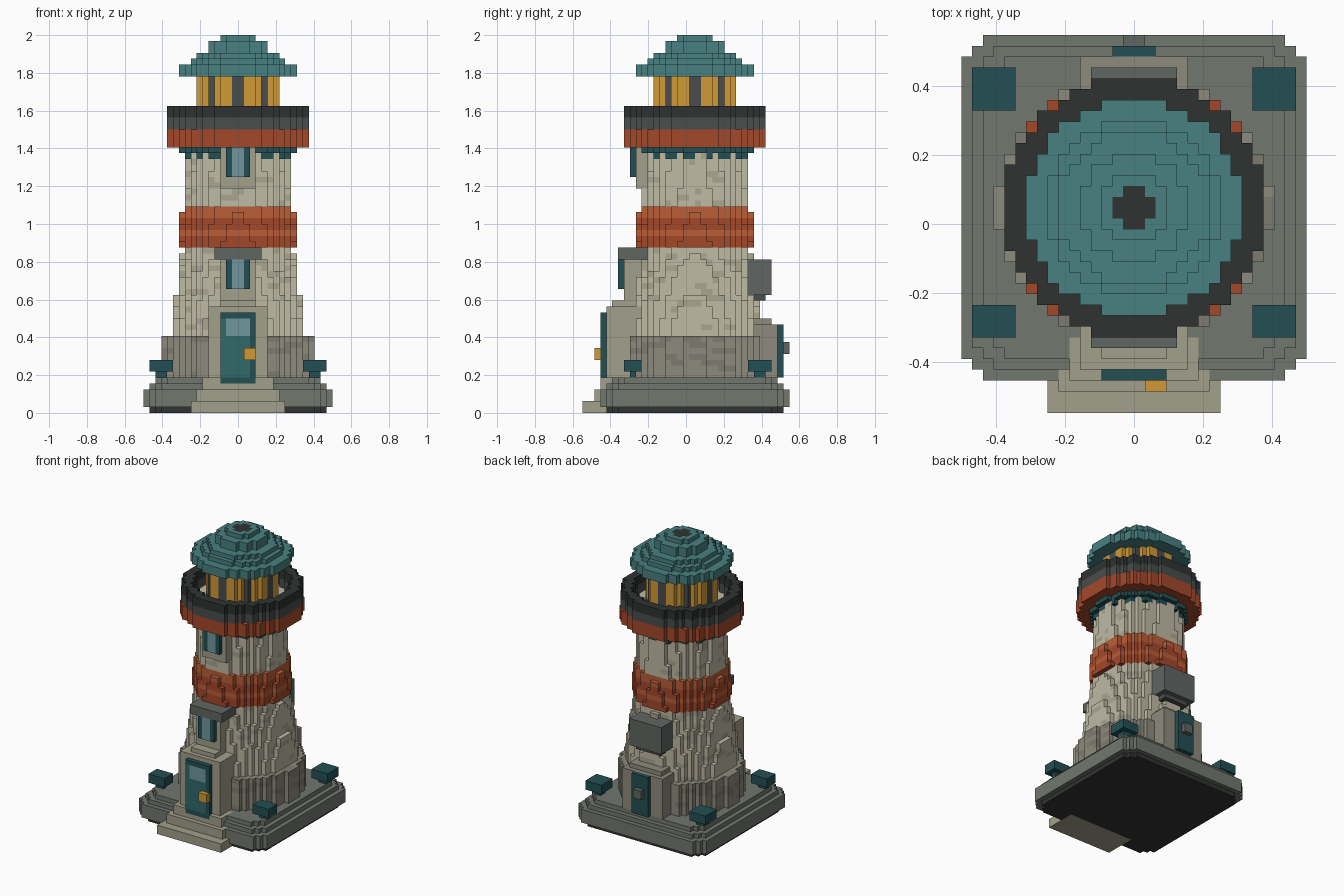
import bpy, bmesh, math, random

if "Cube" in bpy.data.objects:
    bpy.data.objects.remove(bpy.data.objects["Cube"])

random.seed(4)
V = 1 / 32          # block size; j counts from the tower axis, which sits 1.5 blocks back
grid = {}           # (i, j, k) -> (part name, colour name)
COL = dict(base=(112, 118, 110), sole=(52, 54, 52), plinth=(140, 137, 124), plinth_b=(126, 123, 111),
           stone=(190, 185, 163), stone_b=(168, 164, 143), trim=(161, 158, 137), red=(162, 74, 46),
           red_b=(184, 94, 58), teal=(74, 128, 128), teal_b=(52, 105, 106), deep=(40, 80, 84),
           glass=(112, 150, 156), amber=(208, 152, 58), rail=(74, 78, 76), dark=(50, 54, 52),
           metal=(96, 102, 98))


def box(part, x0, x1, y0, y1, z0, z1, col):
    for i in range(x0, x1):
        for j in range(y0, y1):
            for k in range(z0, z1):
                grid[i, j, k] = (part, col)


def disc(part, r, z0, z1, col, inner=0):
    """Blocky disc or ring; col is a colour name or a function of (dx, dy, k)."""
    n = math.ceil(r) + 1
    for i in range(-n, n):
        for j in range(-n, n):
            x, y = i + .5, j + .5
            if inner < math.hypot(x, y) <= r:
                for k in range(z0, z1):
                    c = col(x, y, k) if callable(col) else col
                    if c:
                        grid[i, j, k] = (part, c)


def chamfered(part, h, z0, z1, col):
    """Square slab with stepped corners."""
    for c in range(3):
        box(part, -h + c, h - c, -h + 2 - c, h - 2 + c, z0, z1, col)


def bricks(main, other, chance):
    """Random darker bricks around the wall."""
    picks = {}
    def f(x, y, k):
        key = (k, int((math.atan2(y, x) + math.pi) * 5 + (k % 2) * .5))
        if key not in picks:
            picks[key] = other if random.random() < chance else main
        return picks[key]
    return f


def taper(z):
    pts = [(13, 11.3), (20, 10.5), (26, 9.55), (33, 9.05), (46, 8.55)]
    for (a, ra), (b, rb) in zip(pts, pts[1:]):
        if z <= b:
            return ra + (rb - ra) * (z - a) / (b - a)


# stepped foundation
chamfered('foundation', 15, 0, 1, 'sole')
for h, a, b in ((16, 1, 4), (15, 4, 5), (14, 5, 6)):
    chamfered('foundation', h, a, b, 'base')

# plinth and tapering tower with a red band
disc('plinth', 12.6, 6, 13, bricks('plinth', 'plinth_b', .2))
wall = bricks('stone', 'stone_b', .15)
for k in range(13, 45):
    if 28 <= k < 35:
        disc('red_band', taper(k) + .47, k, k + 1, 'red' if k in (28, 29, 31, 32) else 'red_b')
    else:
        disc('tower', taper(k), k, k + 1, wall)

# corbels under the gallery
disc('corbel', 9.1, 43, 44,
     lambda x, y, k: 'deep' if int((math.atan2(y, x) + math.pi) * 16 / math.pi) % 2 else None)
disc('corbel', 9.7, 44, 45, 'deep')

# gallery floor and railing
disc('gallery', 12.15, 45, 48, 'red')
disc('gallery', 10, 47, 48, 'stone')
disc('railing', 12.03, 48, 50, 'rail', 10)
disc('railing', 12.03, 50, 52, 'dark', 10)

# lantern room with amber panes between posts
disc('lantern', 7, 48, 57,
     lambda x, y, k: 'amber' if k > 48 and 1 < min(abs(x), abs(y)) < 4 else 'rail')

# domed roof
for r, a, b in ((10, 57, 59), (8, 59, 60), (7, 60, 61), (5, 61, 63), (3, 63, 64)):
    disc('dome', r, a, b, 'teal')
disc('dome', 2, 63, 64, 'dark')

# front steps
box('front_steps', -8, 8, -19, -12, 0, 2, 'trim')
box('front_steps', -7, 7, -17, -12, 2, 4, 'trim')
box('front_steps', -6, 6, -16, -12, 4, 6, 'trim')

# front porch and door
box('porch', -5, 5, -15, -6, 6, 18, 'trim')
box('porch', -3, 3, -14, -6, 18, 19, 'trim')
box('front_door', -3, 3, -16, -15, 5, 17, 'deep')
box('front_door', -3, 2, -16, -15, 6, 16, 'teal_b')
box('front_door', -2, 2, -16, -15, 13, 16, 'glass')
box('door_handle', 1, 3, -17, -16, 9, 11, 'amber')

# front windows: (sill z, glass z, top z, frame front)
for name, z0, z1, z2, y in (('lower_window', 19, 21, 26, -12), ('upper_window', 38, 40, 45, -10)):
    box(name, -3, 3, y, -6, z0, z2, 'trim')
    box(name, -2, 2, y - 1, y, z1, z2, 'deep')
    box(name, -1, 1, y - 1, y, z1, z2, 'glass')
box('window_lintel', -4, 4, -13, -6, 26, 28, 'metal')

# rear porch, door and wall cabinet
box('rear_porch', -5, 5, 6, 14, 6, 15, 'plinth')
box('rear_porch', -4, 4, 6, 13, 15, 16, 'plinth')
box('rear_door', -2, 2, 14, 15, 6, 15, 'deep')
box('rear_handle', -1, 1, 15, 16, 10, 12, 'metal')
box('wall_cabinet', -4, 4, 6, 13, 20, 26, 'metal')
box('wall_cabinet', -3, 3, 6, 12, 19, 20, 'rail')

# corner bushes
for x in (-15, 11):
    for y0, y1 in ((-12, -9), (9, 13)):
        box('bush', x, x + 4, y0, y1, 7, 9, 'deep')
        box('bush', x + 1, x + 3, y0 + 1, y1 - 1, 6, 7, 'deep')

# turn the blocks into one mesh per part, keeping only exposed faces
mats = {}
for name, rgb in COL.items():
    m = bpy.data.materials.new(name)
    m.diffuse_color = [(c / 255) ** 2.2 for c in rgb] + [1]
    m.use_nodes = True
    m.node_tree.nodes["Principled BSDF"].inputs["Base Color"].default_value = m.diffuse_color
    mats[name] = m
FACES = []
for axis in range(3):
    u, w = (axis + 1) % 3, (axis + 2) % 3
    for s in (0, 1):
        quad = []
        for a, b in ((0, 0), (1, 0), (1, 1), (0, 1)):
            p = [0, 0, 0]
            p[axis], p[u], p[w] = s, a, b
            quad.append(p)
        d = [0, 0, 0]
        d[axis] = 1 if s else -1
        FACES.append((d, quad if s else quad[::-1]))

parts = {}
for cell, (part, col) in grid.items():
    parts.setdefault(part, []).append((cell, col))
for part, cells in parts.items():
    bm = bmesh.new()
    verts, slots = {}, []
    for (i, j, k), col in cells:
        for d, quad in FACES:
            if (i + d[0], j + d[1], k + d[2]) in grid:
                continue
            vs = []
            for p in quad:
                q = (i + p[0], j + p[1], k + p[2])
                if q not in verts:
                    verts[q] = bm.verts.new((q[0] * V, (q[1] + 1.5) * V, q[2] * V))
                vs.append(verts[q])
            f = bm.faces.new(vs)
            if col not in slots:
                slots.append(col)
            f.material_index = slots.index(col)
    me = bpy.data.meshes.new(part)
    bm.to_mesh(me)
    bm.free()
    for c in slots:
        me.materials.append(mats[c])
    bpy.context.collection.objects.link(bpy.data.objects.new(part, me))
